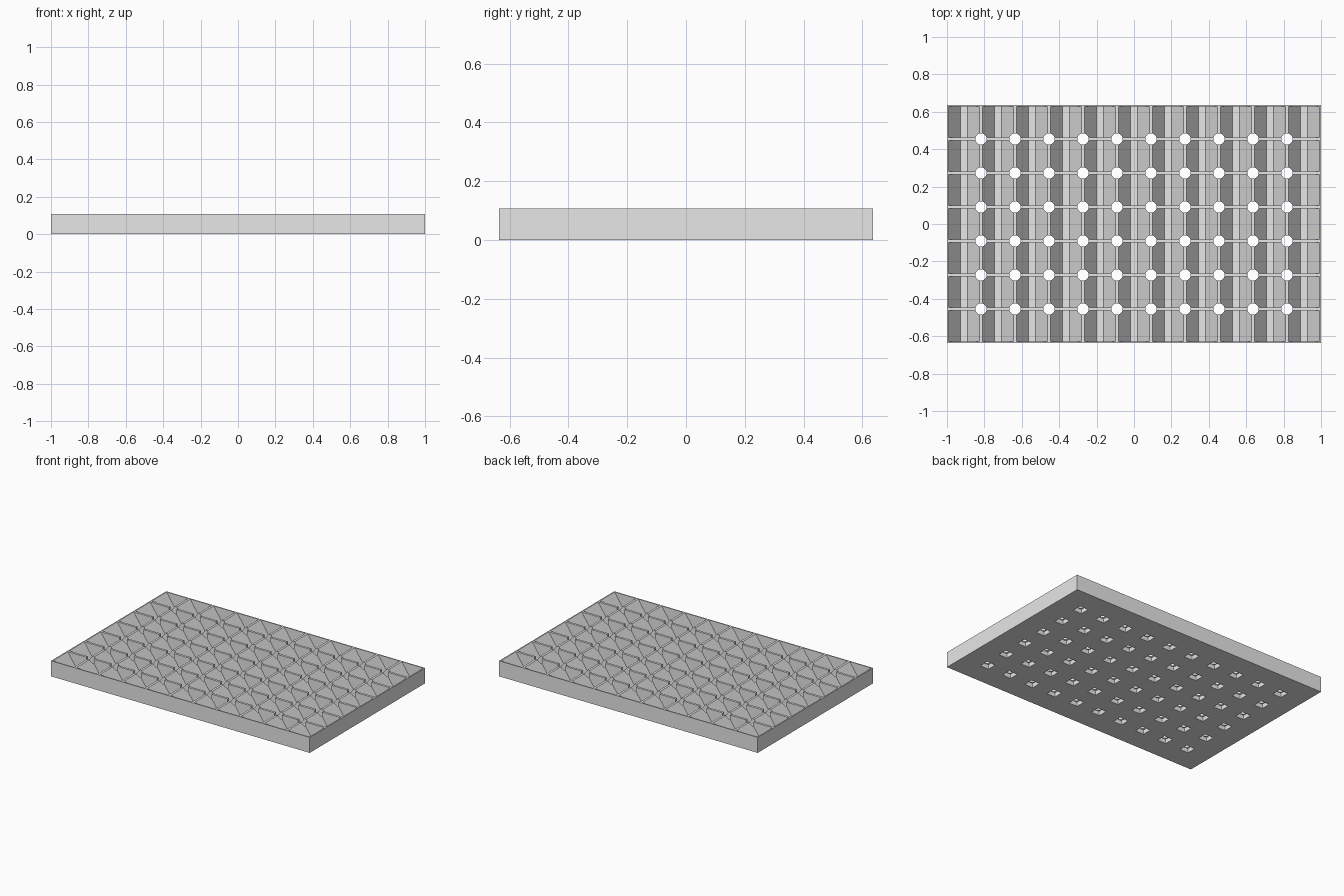
import bpy, bmesh
from mathutils import Matrix, Vector

cube = bpy.data.objects.get("Cube")
if cube:
    bpy.data.objects.remove(cube, do_unlink=True)

COLS, ROWS = 11, 7
PITCH = 2 / COLS
HEIGHT = 0.108
WALL = 0.016
FLOOR = 0.015
FLOOR_HALF = 0.019

grey = bpy.data.materials.new("light_grey")
grey.use_nodes = True
grey.diffuse_color = (0.8, 0.8, 0.8, 1)
grey.node_tree.nodes["Principled BSDF"].inputs["Base Color"].default_value = (0.8, 0.8, 0.8, 1)


def make(name, bm):
    bmesh.ops.recalc_face_normals(bm, faces=bm.faces)
    mesh = bpy.data.meshes.new(name)
    bm.to_mesh(mesh)
    bm.free()
    mesh.materials.append(grey)
    obj = bpy.data.objects.new(name, mesh)
    bpy.context.collection.objects.link(obj)
    return obj


def box(bm, centre, size):
    bmesh.ops.create_cube(bm, size=1, matrix=Matrix.Translation(centre) @ Matrix.Diagonal((*size, 1)))


def grid(nx, ny):
    for i in range(nx):
        for j in range(ny):
            yield (i - (nx - 1) / 2) * PITCH, (j - (ny - 1) / 2) * PITCH


# Solid tray block
bm = bmesh.new()
box(bm, (0, 0, HEIGHT / 2), (COLS * PITCH, ROWS * PITCH, HEIGHT))
tray = make("tray", bm)

# Flat-bottomed V troughs, one per cell
bm = bmesh.new()
half = PITCH / 2 - WALL / 2
section = [(-FLOOR_HALF, FLOOR), (FLOOR_HALF, FLOOR), (half, HEIGHT),
           (half, HEIGHT + 0.02), (-half, HEIGHT + 0.02), (-half, HEIGHT)]
for x, y in grid(COLS, ROWS):
    face = bm.faces.new([bm.verts.new((x + px, y - half, pz)) for px, pz in section])
    ext = bmesh.ops.extrude_face_region(bm, geom=[face], use_keep_orig=True)
    moved = [v for v in ext["geom"] if isinstance(v, bmesh.types.BMVert)]
    bmesh.ops.translate(bm, verts=moved, vec=Vector((0, 2 * half, 0)))
troughs = make("trough_cutter", bm)

# Square recesses under the wall crossings
bm = bmesh.new()
for x, y in grid(COLS - 1, ROWS - 1):
    box(bm, (x, y, 0), (0.066, 0.066, 0.06))
recesses = make("recess_cutter", bm)

# Round through holes at the wall crossings
bm = bmesh.new()
for x, y in grid(COLS - 1, ROWS - 1):
    bmesh.ops.create_cone(bm, cap_ends=True, segments=24, radius1=0.03, radius2=0.03,
                          depth=0.3, matrix=Matrix.Translation((x, y, HEIGHT / 2)))
holes = make("hole_cutter", bm)

# Cut everything out of the tray and keep the finished mesh
cutters = [troughs, recesses, holes]
for cutter in cutters:
    cutter.hide_render = True
    mod = tray.modifiers.new(cutter.name, "BOOLEAN")
    mod.operation = "DIFFERENCE"
    mod.solver = "EXACT"
    mod.object = cutter
bpy.context.view_layer.update()
finished = bpy.data.meshes.new_from_object(tray.evaluated_get(bpy.context.evaluated_depsgraph_get()))
tray.modifiers.clear()
tray.data = finished
finished.materials.clear()
finished.materials.append(grey)
for poly in finished.polygons:
    poly.material_index = 0
for cutter in cutters:
    bpy.data.objects.remove(cutter, do_unlink=True)
